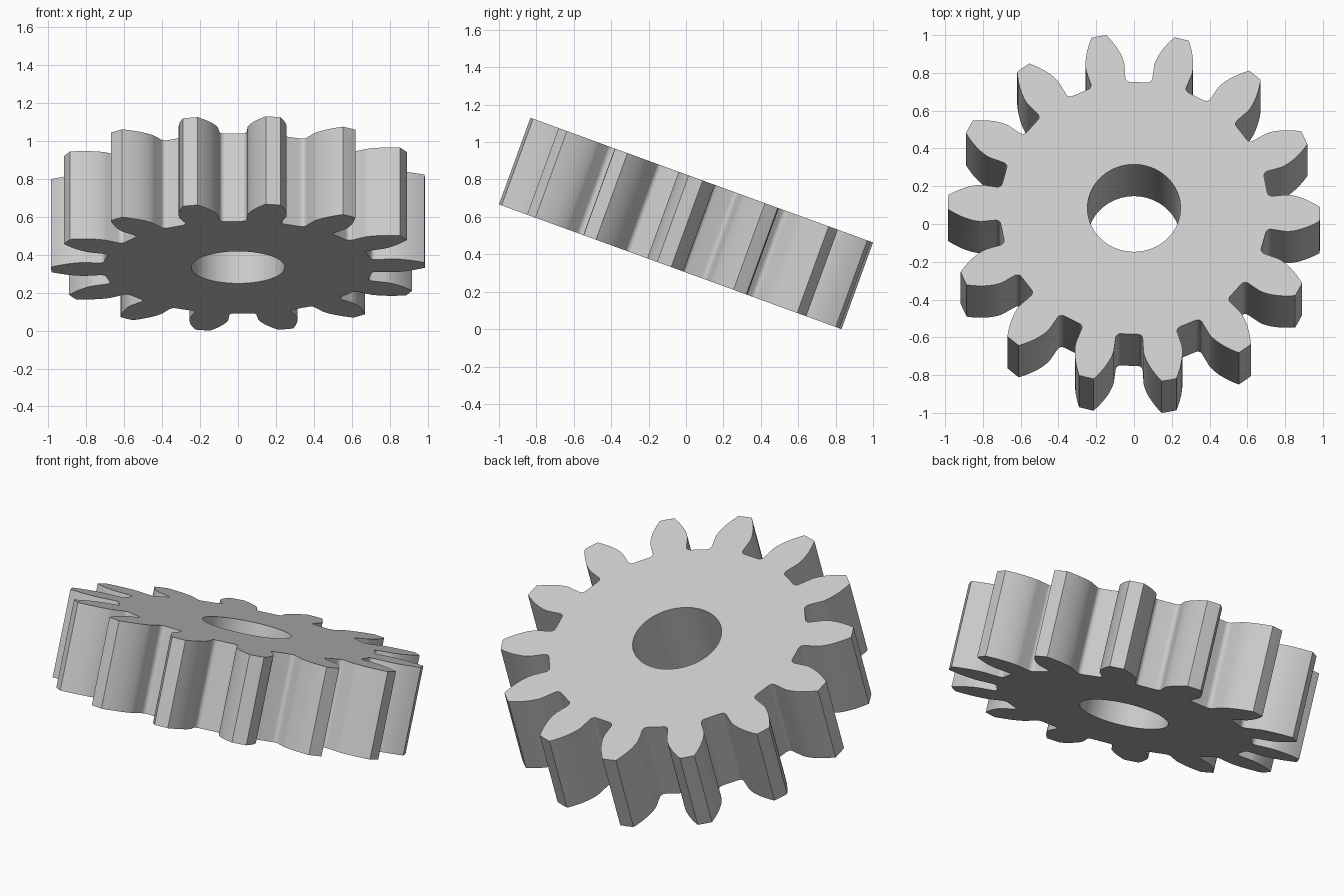
import bpy, bmesh
from math import sin, cos, acos, tan, pi, sqrt, radians
from mathutils import Matrix

cube = bpy.data.objects.get("Cube")
if cube:
    bpy.data.objects.remove(cube)

# Gear proportions, all derived from the module
TEETH = 14
MODULE = 0.1232
PITCH = MODULE * TEETH / 2
TIP = PITCH + MODULE
ROOT = PITCH - 1.23 * MODULE
BASE = PITCH * cos(radians(20))
THICK = 4 * MODULE
BORE = 2 * MODULE
FILLET = 0.026
PHASE = radians(-2)
TILT = radians(-20)


def involute(r):
    a = acos(min(1.0, BASE / r))
    return tan(a) - a


def polar(r, a):
    return (r * cos(a), r * sin(a))


# Upper half of one tooth as (radius, angle from tooth axis), root to tip
base_half = pi / (2 * TEETH) + involute(PITCH)
flank = []
centre_r = ROOT + FILLET
reach = sqrt(centre_r ** 2 - FILLET ** 2)
for i in range(7):
    t = pi / 2 * i / 6
    # rounded corner between the root circle and the radial lower flank
    radial = centre_r - FILLET * cos(t)
    side = FILLET * (1 - sin(t))
    flank.append((radial, base_half + side / reach))
for i in range(11):
    r = BASE + (TIP - BASE) * (i / 10) ** 1.5
    flank.append((r, base_half - involute(r)))

# Whole outline: mirror the flank and repeat it around the circle
outline = []
for n in range(TEETH):
    axis = PHASE + 2 * pi * n / TEETH
    outline += [polar(r, axis - a) for r, a in flank]
    outline.append(polar(TIP, axis))
    outline += [polar(r, axis + a) for r, a in reversed(flank)]
bore = [polar(BORE, 2 * pi * i / 96) for i in range(96)]

# Fill between outline and bore, then extrude to full thickness
bm = bmesh.new()
edges = []
for loop in (outline, bore):
    verts = [bm.verts.new((x, y, -THICK / 2)) for x, y in loop]
    edges += [bm.edges.new((v, verts[i - 1])) for i, v in enumerate(verts)]
bmesh.ops.triangle_fill(bm, edges=edges, use_beauty=True)
res = bmesh.ops.extrude_face_region(bm, geom=bm.faces[:], use_keep_orig=True)
top = [g for g in res["geom"] if isinstance(g, bmesh.types.BMVert)]
bmesh.ops.translate(bm, verts=top, vec=(0, 0, THICK))
bmesh.ops.recalc_face_normals(bm, faces=bm.faces[:])

# Lean the gear forward and rest it on the ground
bmesh.ops.transform(bm, matrix=Matrix.Rotation(TILT, 4, "X"), verts=bm.verts[:])
low = min(v.co.z for v in bm.verts)
bmesh.ops.translate(bm, verts=bm.verts[:], vec=(0, 0, -low))

mesh = bpy.data.meshes.new("spur_gear")
bm.to_mesh(mesh)
bm.free()
gear = bpy.data.objects.new("spur_gear", mesh)
bpy.context.collection.objects.link(gear)

# Plain grey material
grey = (0.6, 0.6, 0.6, 1)
mat = bpy.data.materials.new("light_grey")
mat.use_nodes = True
mat.diffuse_color = grey
mat.node_tree.nodes["Principled BSDF"].inputs["Base Color"].default_value = grey
mesh.materials.append(mat)

# Smooth flanks with crisp rims
bpy.ops.object.select_all(action="DESELECT")
gear.select_set(True)
bpy.context.view_layer.objects.active = gear
bpy.ops.object.shade_smooth_by_angle(angle=radians(30))
